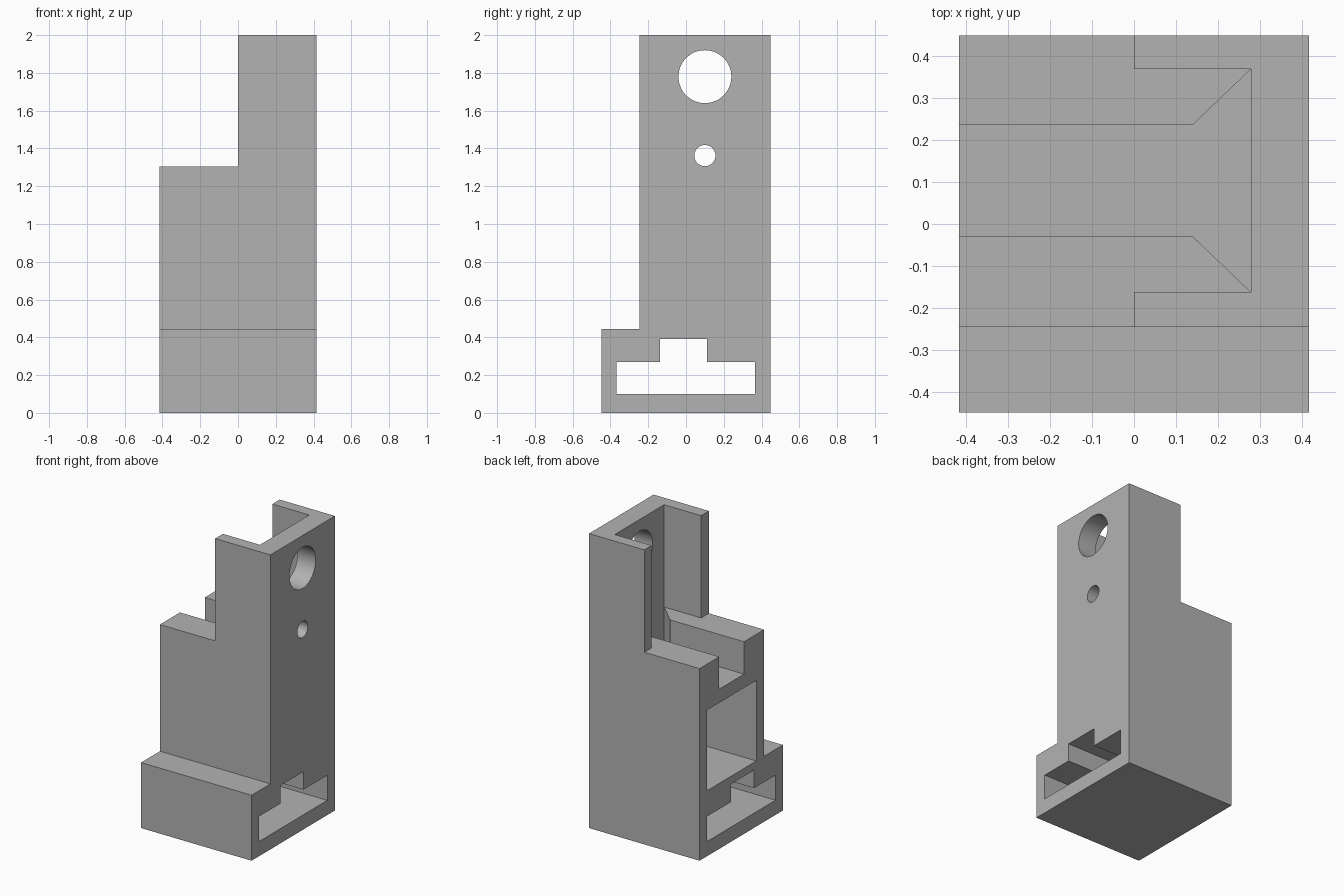
import bpy
import bmesh
import math
from mathutils import Vector

if "Cube" in bpy.data.objects:
    bpy.data.objects.remove(bpy.data.objects["Cube"], do_unlink=True)

grey = bpy.data.materials.new("plain_grey")
grey.use_nodes = True
grey.diffuse_color = (0.45, 0.45, 0.45, 1)
grey.node_tree.nodes["Principled BSDF"].inputs["Base Color"].default_value = (0.45, 0.45, 0.45, 1)

HALF_X, BACK = 0.415, 0.447
SHOULDER = 1.305              # height of the low half
INNER_X = 0.278               # inner face of the drilled wall
SHAFT = (-0.162, 0.368)       # y range of the inner hollows
OUT = 0.1                     # overshoot of cutters


def prism(name, points, axis, start, end):
    """Extrude a profile along x (points are y, z) or z (points are x, y)."""
    bm = bmesh.new()
    place = (lambda a, b: (start, a, b)) if axis == "x" else (lambda a, b: (a, b, start))
    face = bm.faces.new([bm.verts.new(place(a, b)) for a, b in points])
    move = Vector((end - start, 0, 0)) if axis == "x" else Vector((0, 0, end - start))
    grown = bmesh.ops.extrude_face_region(bm, geom=[face])["geom"]
    bmesh.ops.translate(bm, vec=move, verts=[v for v in grown if isinstance(v, bmesh.types.BMVert)])
    bmesh.ops.recalc_face_normals(bm, faces=bm.faces)
    mesh = bpy.data.meshes.new(name)
    bm.to_mesh(mesh)
    bm.free()
    mesh.materials.append(grey)
    obj = bpy.data.objects.new(name, mesh)
    bpy.context.collection.objects.link(obj)
    return obj


def rect(a0, a1, b0, b1):
    return [(a0, b0), (a1, b0), (a1, b1), (a0, b1)]


def circle(y, z, radius, count=64):
    turns = [math.tau * i / count for i in range(count)]
    return [(y + radius * math.cos(t), z + radius * math.sin(t)) for t in turns]


# Stepped body
body = prism("housing_body", [(-BACK, 0), (BACK, 0), (BACK, 2), (-0.245, 2),
                              (-0.245, 0.445), (-BACK, 0.445)], "x", -HALF_X, HALF_X)

left, right = -HALF_X - OUT, HALF_X + OUT
t_slot = [(-0.367, 0.1), (0.365, 0.1), (0.365, 0.27), (0.11, 0.27),
          (0.11, 0.392), (-0.137, 0.392), (-0.137, 0.27), (-0.367, 0.27)]
channel = [(left, -0.03), (0.14, -0.03), (INNER_X, SHAFT[0]),
           (INNER_X, SHAFT[1]), (0.14, 0.236), (left, 0.236)]

cutters = [
    # Open corner above the shoulder
    prism("corner_cutter", rect(left, 0, -BACK - OUT, BACK + OUT), "z", SHOULDER, 2 + OUT),
    # Upright shaft, flared channel and lower chamber
    prism("shaft_cutter", rect(-OUT, INNER_X, *SHAFT), "z", SHOULDER, 2 + OUT),
    prism("channel_cutter", channel, "z", 1.085, SHOULDER + OUT),
    prism("chamber_cutter", rect(*SHAFT, 0.445, 0.992), "x", left, INNER_X),
    # T-shaped slot through the foot
    prism("slot_cutter", t_slot, "x", left, right),
    # Round holes in the tall wall
    prism("large_hole_cutter", circle(0.1, 1.78, 0.14), "x", 0.2, right),
    prism("small_hole_cutter", circle(0.1, 1.362, 0.056), "x", 0.2, right),
]

bpy.ops.object.select_all(action="DESELECT")
body.select_set(True)
bpy.context.view_layer.objects.active = body
for cutter in cutters:
    cutter.hide_render = True
    cut = body.modifiers.new(cutter.name, "BOOLEAN")
    cut.operation = "DIFFERENCE"
    cut.solver = "EXACT"
    cut.object = cutter
    bpy.ops.object.modifier_apply(modifier=cut.name)
for cutter in cutters:
    bpy.data.objects.remove(cutter, do_unlink=True)

bpy.ops.object.shade_smooth_by_angle(angle=math.radians(30))
